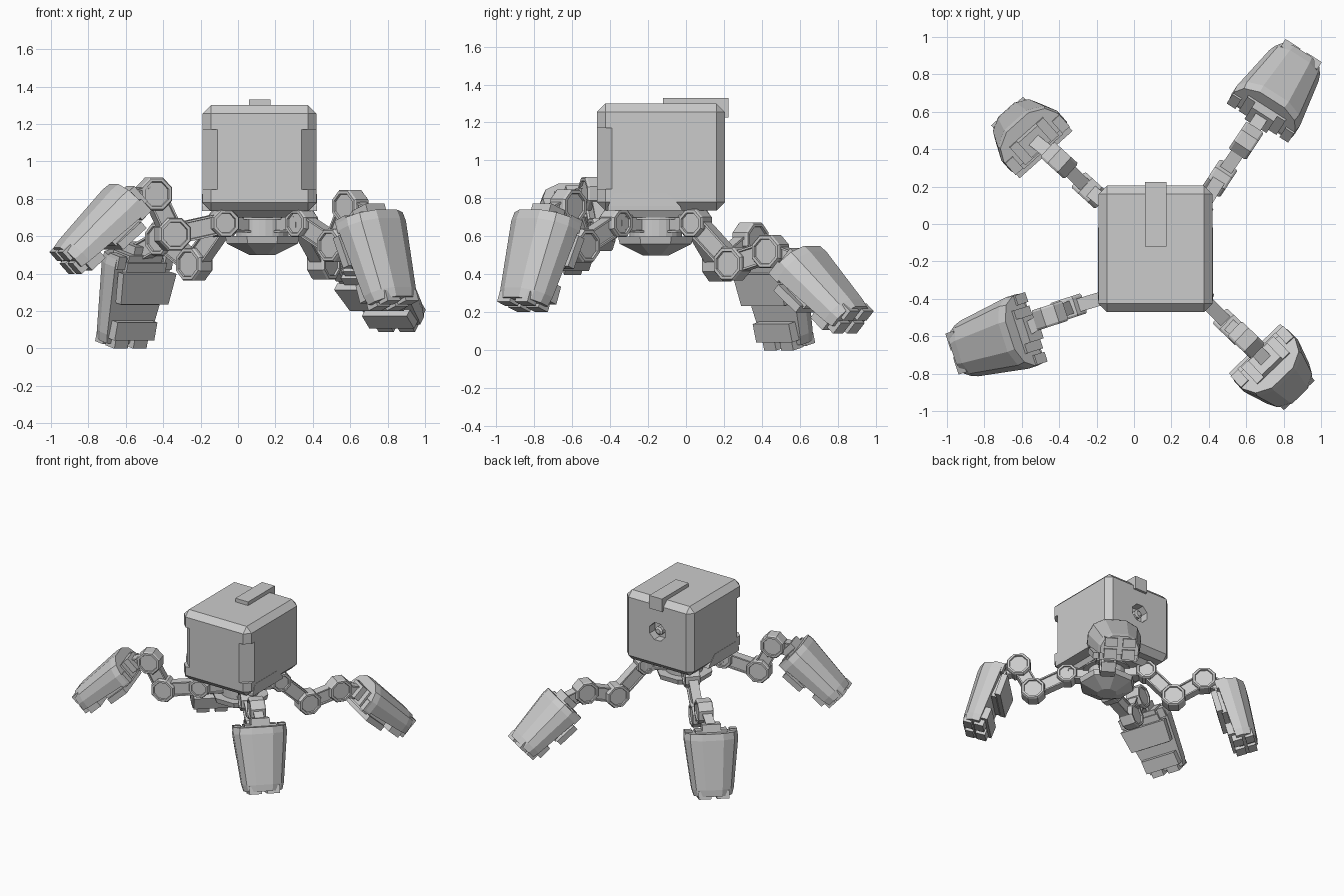
import bpy, bmesh, math
from mathutils import Vector, Matrix

if "Cube" in bpy.data.objects:
    bpy.data.objects.remove(bpy.data.objects["Cube"])

GREY = (0.6, 0.6, 0.6, 1)
mat = bpy.data.materials.new("plain grey")
mat.use_nodes = True
mat.diffuse_color = GREY
mat.node_tree.nodes["Principled BSDF"].inputs["Base Color"].default_value = GREY


def finish(name, bm, frame=Matrix()):
    bmesh.ops.recalc_face_normals(bm, faces=bm.faces)
    mesh = bpy.data.meshes.new(name)
    bm.to_mesh(mesh)
    bm.free()
    mesh.materials.append(mat)
    obj = bpy.data.objects.new(name, mesh)
    obj.matrix_world = frame
    bpy.context.collection.objects.link(obj)
    return obj


def loft(sections):
    """Skin a stack of (height, outline) sections and cap both ends."""
    bm = bmesh.new()
    rings = [[bm.verts.new((x, y, z)) for x, y in pts] for z, pts in sections]
    n = len(rings[0])
    for low, high in zip(rings, rings[1:]):
        for i in range(n):
            j = (i + 1) % n
            bm.faces.new((low[i], low[j], high[j], high[i]))
    bm.faces.new(rings[0][::-1])
    bm.faces.new(rings[-1])
    return bm


def rect(x0, x1, y0, y1):
    return [(x0, y0), (x1, y0), (x1, y1), (x0, y1)]


def ring(r, n=8):
    return [(r * math.cos(math.tau * (i + .5) / n), r * math.sin(math.tau * (i + .5) / n))
            for i in range(n)]


def block(name, x, y, z, frame=Matrix(), bevel=0):
    bm = loft([(z[0], rect(*x, *y)), (z[1], rect(*x, *y))])
    if bevel:
        bmesh.ops.bevel(bm, geom=bm.edges[:], offset=bevel, segments=1, affect='EDGES')
    return finish(name, bm, frame)


def recess(bm, faces, width, depth):
    """Sink an inset panel into each face."""
    bmesh.ops.recalc_face_normals(bm, faces=bm.faces)
    bmesh.ops.inset_individual(bm, faces=faces, thickness=width)
    bmesh.ops.inset_individual(bm, faces=faces, thickness=.003, depth=-depth)


def axes(x, y, z, origin):
    return Matrix.Translation(origin) @ Matrix((x, y, z)).transposed().to_4x4()


def along(a, b):
    """Frame at a: Z runs to b, X is level and sideways, Y points up and out."""
    z = (b - a).normalized()
    x = z.cross(Vector((0, 0, 1))).normalized()
    return axes(x, z.cross(x) if z.cross(x).z > 0 else -z.cross(x), z, a)


# Body: chamfered box with a round socket in the back and notched front corners
body = block("body", (-.19, .42), (-.47, .205), (.735, 1.30), bevel=.045)


def carve(cutter):
    cutter.hide_render = True
    cutter.hide_viewport = True
    cut = body.modifiers.new(cutter.name, 'BOOLEAN')
    cut.object = cutter
    cut.operation = 'DIFFERENCE'
    cut.solver = 'EXACT'


back = axes(Vector((1, 0, 0)), Vector((0, 0, 1)), Vector((0, 1, 0)), (.115, .205, 1.04))
carve(finish("socket_cutter", loft([(-.07, ring(.075)), (.05, ring(.075))]), back))
finish("socket_pin", loft([(-.08, ring(.035)), (-.02, ring(.035)), (-.01, ring(.02))]), back)
for s, label in ((1, "left"), (-1, "right")):
    corner = [(.115 + s * .305, -.39), (.115 + s * .225, -.47), (.115 + s * .225, -.6),
              (.115 + s * .45, -.6), (.115 + s * .45, -.39)]
    carve(finish(label + "_notch_cutter", loft([(.85, corner), (1.17, corner)])))

# Top strap folding down over the back edge
block("top_strap", (.06, .175), (-.12, .225), (1.29, 1.33))
block("strap_end", (.06, .175), (.15, .225), (1.225, 1.31))

# Pan beneath the body and sloped side brackets
finish("body_pan", loft([(.70, rect(-.07, .31, -.36, .06)), (.75, rect(-.10, .34, -.42, .12))]))
finish("side_brackets", loft([(.735, rect(-.192, .422, -.41, -.02)),
                              (.76, rect(-.193, .423, -.41, -.03)),
                              (.825, rect(-.192, .422, -.38, -.10))]))

# Hub: round collar over a shallow eight-sided bowl
hub_centre = Vector((.13, -.16, 0))
hub_frame = Matrix.Translation(hub_centre)
finish("hub_bowl", loft([(.50, ring(.075)), (.56, ring(.205)), (.60, ring(.215))]), hub_frame)
finish("hub_collar", loft([(.59, ring(.14, 24)), (.69, ring(.14, 24))]), hub_frame)
finish("hub_flange", loft([(.69, ring(.18, 24)), (.73, ring(.18, 24))]), hub_frame)


def joint(name, at, side, r):
    half = .056
    up = Vector((0, 0, 1))
    bm = loft([(-half, ring(r * .92)), (-half * .8, ring(r)), (half * .8, ring(r)),
               (half, ring(r * .92))])
    recess(bm, [f for f in bm.faces if len(f.verts) == 8], .016, .012)
    finish(name, bm, axes(up.cross(side), up, side, at))


def beam(name, a, b, half_w, half_h):
    bm = loft([(0, rect(-half_w, half_w, -half_h, half_h)),
               ((b - a).length, rect(-half_w, half_w, -half_h, half_h))])
    recess(bm, [f for f in bm.faces if abs(f.calc_center_median().x) > half_w * .9], .015, .012)
    finish(name, bm, along(a, b))


def shell_outline(s):
    half = [(.2, -.07), (.2, .01), (.165, .08), (.08, .125)]
    return [(x * s, y * s) for x, y in half] + [(-x * s, y * s) for x, y in reversed(half)]


def foot(tag, a, b):
    f = along(a, b)
    n = (b - a).length
    finish(tag + "_foot_shell", loft([(0, shell_outline(.97)), (.05, shell_outline(1)),
                                      (n - .07, shell_outline(.78)),
                                      (n - .02, shell_outline(.71))]), f)
    # Inner heel plates and sole with a gap between them
    block(tag + "_heel_core", (-.14, .14), (-.10, -.04), (.02, .25), f)
    finish(tag + "_heel_plate", loft([(.07, rect(-.19, .19, -.135, -.09)),
                                      (.24, rect(-.17, .17, -.135, -.09))]), f)
    block(tag + "_sole", (-.142, .142), (-.105, -.03), (n - .15, n - .05), f)
    # Stepped cuff at the ankle
    block(tag + "_cuff", (-.12, .12), (-.08, .05), (-.015, .02), f)
    block(tag + "_ankle", (-.07, .07), (-.06, .05), (-.06, 0), f)
    for s in (-1, 1):
        x = sorted((s * .14, s * .195))
        block(tag + "_rim_tab", x, (-.085, 0), (-.012, .06), f)
        # Split toes in two rows
        x = sorted((s * .02, s * .115))
        block(tag + "_upper_toe", x, (.01, .075), (n - .06, n), f)
        block(tag + "_lower_toe", x, (-.085, -.01), (n - .06, n), f)


# Legs: root direction, lower knee, upper knee, foot start, foot end
legs = {
    "front_left": ((1, -1), (.52, -.55, .55), (.60, -.62, .76), (.715, -.74, .70),
                   (.835, -.865, .23)),
    "back_left": ((1, 1), (.46, .245, .455), (.60, .445, .52), (.695, .595, .46),
                  (.88, .885, .15)),
    "front_right": ((-1, -1), (-.35, -.45, .61), (-.45, -.49, .825), (-.585, -.57, .79),
                    (-.925, -.68, .46)),
    "back_right": ((-1, 1), (-.235, .18, .45), (-.40, .34, .585), (-.545, .455, .50),
                   (-.63, .55, .02)),
}
for tag, (root_dir, *points) in legs.items():
    knee, upper, start, end = map(Vector, points)
    root = hub_centre + Vector((root_dir[0] * .21, root_dir[1] * .21, .67))
    flat = upper - root
    side = Vector((flat.y, -flat.x, 0)).normalized()
    beam(tag + "_hub_arm", hub_centre + Vector((0, 0, .66)), root, .045, .045)
    joint(tag + "_hip", root, side, .08)
    joint(tag + "_lower_knee", knee, side, .095)
    joint(tag + "_upper_knee", upper, side, .095)
    beam(tag + "_thigh", root, knee, .036, .055)
    beam(tag + "_shin", knee, upper, .036, .055)
    beam(tag + "_ankle_link", upper, start, .036, .05)
    foot(tag, start, end)
